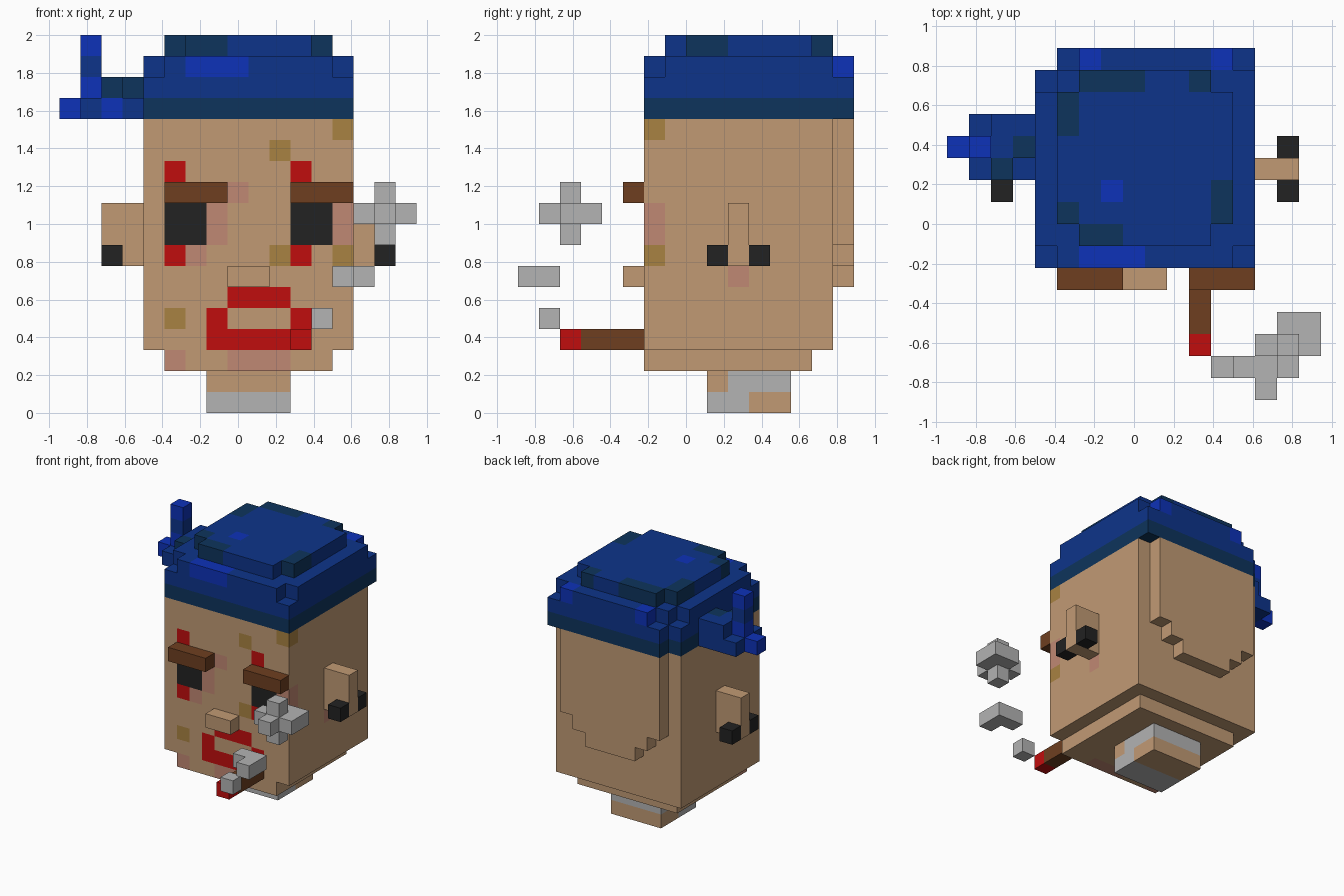
import bpy, bmesh
from mathutils import Vector

cube = bpy.data.objects.get("Cube")
if cube:
    bpy.data.objects.remove(cube, do_unlink=True)

UNIT = 1 / 9                      # edge length of one block
ORIGIN = Vector((8.5, 8, 0))      # block coordinate at the model centre


def linear(c):
    c /= 255
    return c / 12.92 if c <= 0.04045 else ((c + 0.055) / 1.055) ** 2.4


def material(name, hexcode):
    m = bpy.data.materials.new(name)
    m.use_nodes = True
    rgba = [linear(v) for v in bytes.fromhex(hexcode)] + [1]
    m.diffuse_color = rgba
    bsdf = next(n for n in m.node_tree.nodes if n.type == 'BSDF_PRINCIPLED')
    bsdf.inputs["Base Color"].default_value = rgba
    bsdf.inputs["Roughness"].default_value = 0.9
    return m


MATS = {name: material(name, code) for name, code in (
    ("skin", "c19a74"), ("blush", "c08873"), ("ochre", "a98242"),
    ("grey", "b3b3b3"), ("red", "c00d0d"), ("brown", "6e3f20"),
    ("black", "222222"), ("blue", "0d348a"), ("bright blue", "0d32b8"),
    ("dark blue", "0d345c"))}


def span(v):
    return range(*v) if isinstance(v, tuple) else (v,)


def fill(cells, x, y, z, colour):
    """Set a block of cells; each axis is one index or a (start, end) pair."""
    for i in span(x):
        for j in span(y):
            for k in span(z):
                cells[i, j, k] = colour


def build(name, cells):
    """Turn cells into a mesh holding only the outside faces."""
    bm = bmesh.new()
    used = sorted(set(cells.values()))
    verts = {}

    def corner(p):
        key = tuple(round(c) for c in p)
        if key not in verts:
            verts[key] = bm.verts.new((Vector(key) - ORIGIN) * UNIT)
        return verts[key]

    for cell, colour in cells.items():
        base = Vector(cell)
        for axis in range(3):
            u, v = Vector(), Vector()
            u[(axis + 1) % 3] = 1
            v[(axis + 2) % 3] = 1
            for side in (0, 1):
                n = Vector()
                n[axis] = 1 if side else -1
                if tuple(round(c) for c in base + n) in cells:
                    continue
                start = base + n * side
                loop = [start, start + u, start + u + v, start + v]
                if not side:
                    loop.reverse()
                face = bm.faces.new([corner(p) for p in loop])
                face.material_index = used.index(colour)
    mesh = bpy.data.meshes.new(name)
    bm.to_mesh(mesh)
    bm.free()
    for colour in used:
        mesh.materials.append(MATS[colour])
    obj = bpy.data.objects.new(name, mesh)
    bpy.context.collection.objects.link(obj)


def part(name, *blocks):
    cells = {}
    for block in blocks:
        fill(cells, *block)
    build(name, cells)


# Head with jaw and the raised, rounded back
head = {}
fill(head, (4, 14), (6, 15), (3, 14), "skin")
fill(head, (5, 13), (6, 14), 2, "skin")
fill(head, (5, 13), 15, (8, 14), "skin")
fill(head, (6, 12), 15, 7, "skin")
fill(head, (7, 11), 15, 6, "skin")

# Eyes with red make-up above and below
for x in (5, 11):
    fill(head, x, 6, (7, 12), "red")
    fill(head, (x, x + 2), 6, (8, 10), "black")
    fill(head, x + 1, 6, 10, "skin")
    fill(head, x, 6, 10, "skin")

# Mouth
fill(head, (7, 12), 6, (3, 5), "red")
fill(head, (8, 11), 6, 5, "red")
fill(head, (8, 11), 6, 4, "skin")

# Skin blotches
for x, z in ((8, 10), (7, (8, 10)), (6, 7), (13, (8, 10)), (5, 2), ((8, 11), 2)):
    fill(head, x, 6, z, "blush")
fill(head, 13, 10, 6, "blush")
for x, z in ((13, 13), (10, 12), (10, 7), (13, 7), (5, 4)):
    fill(head, x, 6, z, "ochre")
build("head", head)

# Neck with a wrapped bandage
part("neck",
     ((7, 11), (9, 13), (0, 2), "skin"),
     ((7, 11), (9, 11), 0, "grey"),
     ((7, 11), (10, 13), 1, "grey"))

# Brows, nose
part("right_brow", ((5, 8), 5, 10, "brown"))
part("left_brow", ((11, 14), 5, 10, "brown"))
part("nose", ((8, 10), 5, 6, "skin"))

# Ears with black studs in front and behind
for side, x, tip in (("right", 2, 2), ("left", 14, 15)):
    part(side + "_ear", ((x, x + 2), 10, (7, 10), "skin"))
    part(side + "_front_stud", (tip, 9, 7, "black"))
    part(side + "_back_stud", (tip, 11, 7, "black"))

# Cigarette and smoke
part("cigarette", (11, (3, 6), 3, "brown"), (11, 2, 3, "red"))
part("small_smoke_puff", (12, 1, 4, "grey"))
part("middle_smoke_puff", ((13, 15), 1, 6, "grey"), (14, 0, 6, "grey"))
part("large_smoke_puff",
     ((14, 17), 2, 9, "grey"), (15, (1, 4), 9, "grey"),
     (15, 2, (8, 11), "grey"), (16, 3, 9, "grey"))

# Head wrap: dark band, rounded crown, mottled blocks
wrap = {}
fill(wrap, (4, 14), (6, 16), (14, 17), "blue")
fill(wrap, (4, 14), (6, 16), 14, "dark blue")
fill(wrap, (5, 13), (7, 15), 17, "blue")
for k in (14, 15, 16):
    del wrap[4, 15, k]
for i, j in ((4, 6), (13, 6), (13, 15), (4, 14), (5, 15)):
    del wrap[i, j, 16]
for i in (5, 12):
    for j in (7, 14):
        del wrap[i, j, 17]
for x, y in (((6, 9), 14), (11, 14), (5, (12, 14)), (5, 8),
             ((6, 8), 7), (12, (8, 10))):
    fill(wrap, x, y, 17, "dark blue")
fill(wrap, 7, 9, 17, "bright blue")
for x, y in (((6, 9), 6), (6, 15), (12, 15)):
    fill(wrap, x, y, 16, "bright blue")
build("head_wrap", wrap)

# Knot and loose end at the side of the wrap
part("wrap_knot",
     ((1, 4), (10, 13), 14, "blue"),
     ((2, 4), (11, 13), 15, "blue"),
     ((2, 4), 10, 14, "bright blue"),
     (3, 10, 14, "blue"),
     (2, 10, 15, "dark blue"),
     (3, 11, 15, "dark blue"),
     (0, 11, 14, "bright blue"),
     (1, 11, (15, 18), "bright blue"),
     (1, 11, 16, "blue"))
